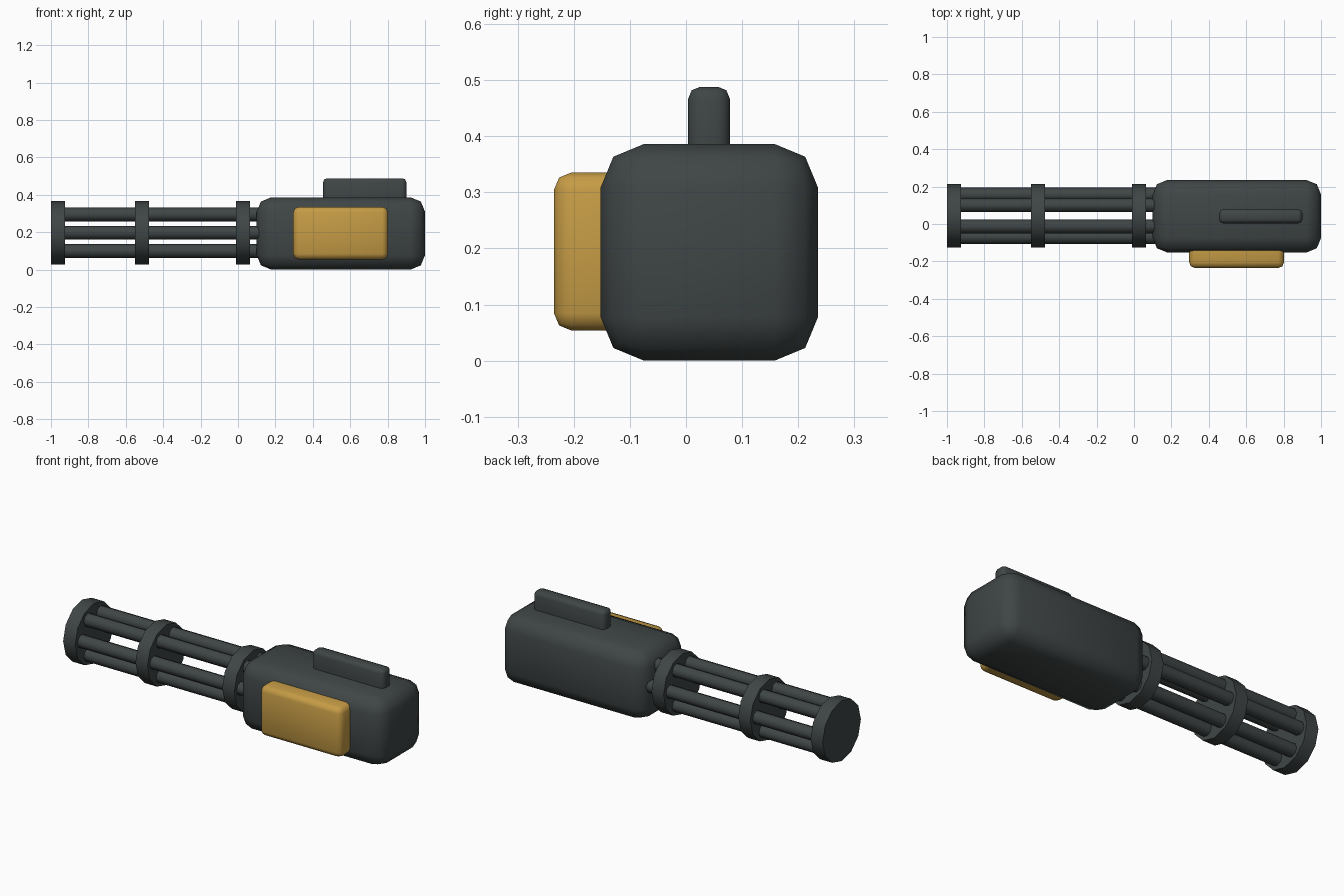
import bpy
import bmesh
import math
from mathutils import Matrix

cube = bpy.data.objects.get("Cube")
if cube:
    bpy.data.objects.remove(cube, do_unlink=True)


def material(name, colour):
    mat = bpy.data.materials.new(name)
    mat.use_nodes = True
    mat.diffuse_color = colour
    mat.node_tree.nodes["Principled BSDF"].inputs["Base Color"].default_value = colour
    return mat


steel = material("dark steel", (0.05, 0.06, 0.06, 1))
gold = material("gold", (0.56, 0.33, 0.06, 1))


def finish(bm, name, mat, angle):
    mesh = bpy.data.meshes.new(name)
    bm.to_mesh(mesh)
    bm.free()
    mesh.materials.append(mat)
    obj = bpy.data.objects.new(name, mesh)
    bpy.context.collection.objects.link(obj)
    bpy.ops.object.select_all(action="DESELECT")
    obj.select_set(True)
    bpy.context.view_layer.objects.active = obj
    bpy.ops.object.shade_smooth_by_angle(angle=math.radians(angle))
    return obj


def rounded_box(name, low, high, width, mat):
    """Box between two corners, with softly shaded two-step edges."""
    bm = bmesh.new()
    bmesh.ops.create_cube(bm, size=1)
    for v in bm.verts:
        v.co = [(a + b) / 2 + c * (b - a) for a, b, c in zip(low, high, v.co)]
    bmesh.ops.bevel(bm, geom=bm.edges[:], offset=width, segments=2,
                    profile=0.5, affect="EDGES")
    return finish(bm, name, mat, 80)


def rod(name, x0, x1, y, z, radius, sides):
    """Cylinder lying along x."""
    bm = bmesh.new()
    place = Matrix.Translation(((x0 + x1) / 2, y, z)) @ Matrix.Rotation(math.pi / 2, 4, "Y")
    bmesh.ops.create_cone(bm, cap_ends=True, segments=sides, radius1=radius,
                          radius2=radius, depth=x1 - x0, matrix=place)
    return finish(bm, name, steel, 60)


# Housing, side magazine and top handle
rounded_box("housing", (0.1, -0.152, 0), (1, 0.235, 0.386), 0.077, steel)
rounded_box("magazine", (0.295, -0.235, 0.054), (0.802, -0.05, 0.335), 0.03, gold)
rounded_box("handle", (0.455, 0.004, 0.3), (0.9, 0.078, 0.488), 0.021, steel)

# Barrel cluster
AXIS_Y, AXIS_Z = 0.044, 0.197
for i in range(6):
    a = i * math.pi / 3
    rod(f"barrel_{i + 1}", -0.98, 0.16, AXIS_Y + 0.113 * math.cos(a),
        AXIS_Z + 0.113 * math.sin(a), 0.037, 8)

# Clamp discs holding the barrels
for name, x in (("muzzle_disc", -1), ("middle_disc", -0.55), ("rear_disc", -0.01)):
    rod(name, x, x + 0.075, AXIS_Y, AXIS_Z, 0.17, 12)
